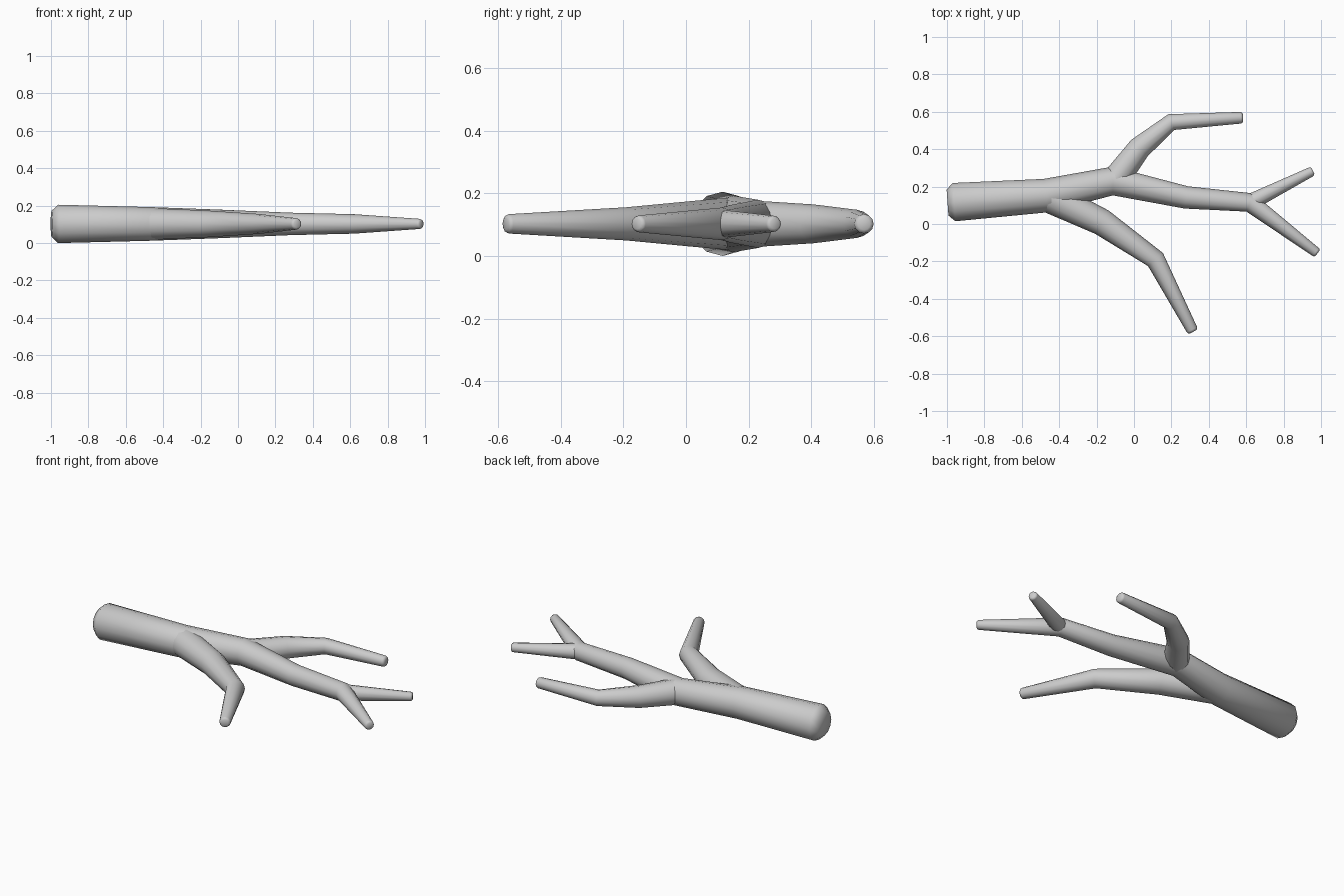
import bpy, bmesh, math
from mathutils import Vector

cube = bpy.data.objects.get("Cube")
if cube:
    bpy.data.objects.remove(cube, do_unlink=True)

SIDES = 12
AXIS_Z = 0.1025

grey = bpy.data.materials.new("light grey")
grey.use_nodes = True
colour = (0.6, 0.6, 0.6, 1)
grey.diffuse_color = colour
grey.node_tree.nodes["Principled BSDF"].inputs["Base Color"].default_value = colour


def limb(name, path, round_start=False):
    """Tapered tube along (x, y, radius) nodes with a rounded tip."""
    nodes = [(Vector((x, y, AXIS_Z)), r) for x, y, r in path]
    dirs = [(b[0] - a[0]).normalized() for a, b in zip(nodes, nodes[1:])]
    rings = []
    for i, (p, r) in enumerate(nodes):
        before, after = dirs[max(i - 1, 0)], dirs[min(i, len(dirs) - 1)]
        rings.append((p, r, (before + after).normalized()))

    # rounded caps: shrinking rings beyond the full ring
    def cap(ring, sign):
        p, r, d = ring
        return [(p + d * sign * r * 0.25, r * 0.9, d), (p + d * sign * r * 0.42, r * 0.62, d)]

    rings += cap(rings[-1], 1)
    if round_start:
        rings.insert(0, (rings[0][0] - rings[0][2] * 0.035, rings[0][1] * 0.68, rings[0][2]))

    bm = bmesh.new()
    loops = []
    for p, r, d in rings:
        side = Vector((-d.y, d.x, 0))
        angles = [2 * math.pi * k / SIDES for k in range(SIDES)]
        loops.append([bm.verts.new(p + side * r * math.cos(a) + Vector((0, 0, r * math.sin(a))))
                      for a in angles])
    for a, b in zip(loops, loops[1:]):
        for k in range(SIDES):
            j = (k + 1) % SIDES
            bm.faces.new((a[k], a[j], b[j], b[k]))
    bm.faces.new(loops[0])
    bm.faces.new(loops[-1])
    bmesh.ops.recalc_face_normals(bm, faces=bm.faces)
    mesh = bpy.data.meshes.new(name)
    bm.to_mesh(mesh)
    bm.free()
    mesh.materials.append(grey)
    obj = bpy.data.objects.new(name, mesh)
    bpy.context.collection.objects.link(obj)
    bpy.ops.object.select_all(action="DESELECT")
    obj.select_set(True)
    bpy.context.view_layer.objects.active = obj
    bpy.ops.object.shade_smooth_by_angle(angle=math.radians(50))


# main stem, running on into the front twig
limb("main_stem", [(-0.962, 0.117, 0.1025), (-0.47, 0.152, 0.09), (-0.113, 0.23, 0.077),
                   (0.28, 0.142, 0.06), (0.62, 0.115, 0.052), (0.972, -0.15, 0.027)], True)

# side limbs growing out of the stem
limb("back_twig", [(0.62, 0.115, 0.045), (0.947, 0.279, 0.026)])
limb("back_branch", [(-0.1, 0.235, 0.073), (0.03, 0.407, 0.062),
                     (0.2, 0.545, 0.045), (0.57, 0.568, 0.031)])
limb("front_branch", [(-0.47, 0.152, 0.085), (-0.172, 0.01, 0.072),
                      (0.115, -0.19, 0.053), (0.31, -0.565, 0.031)])
